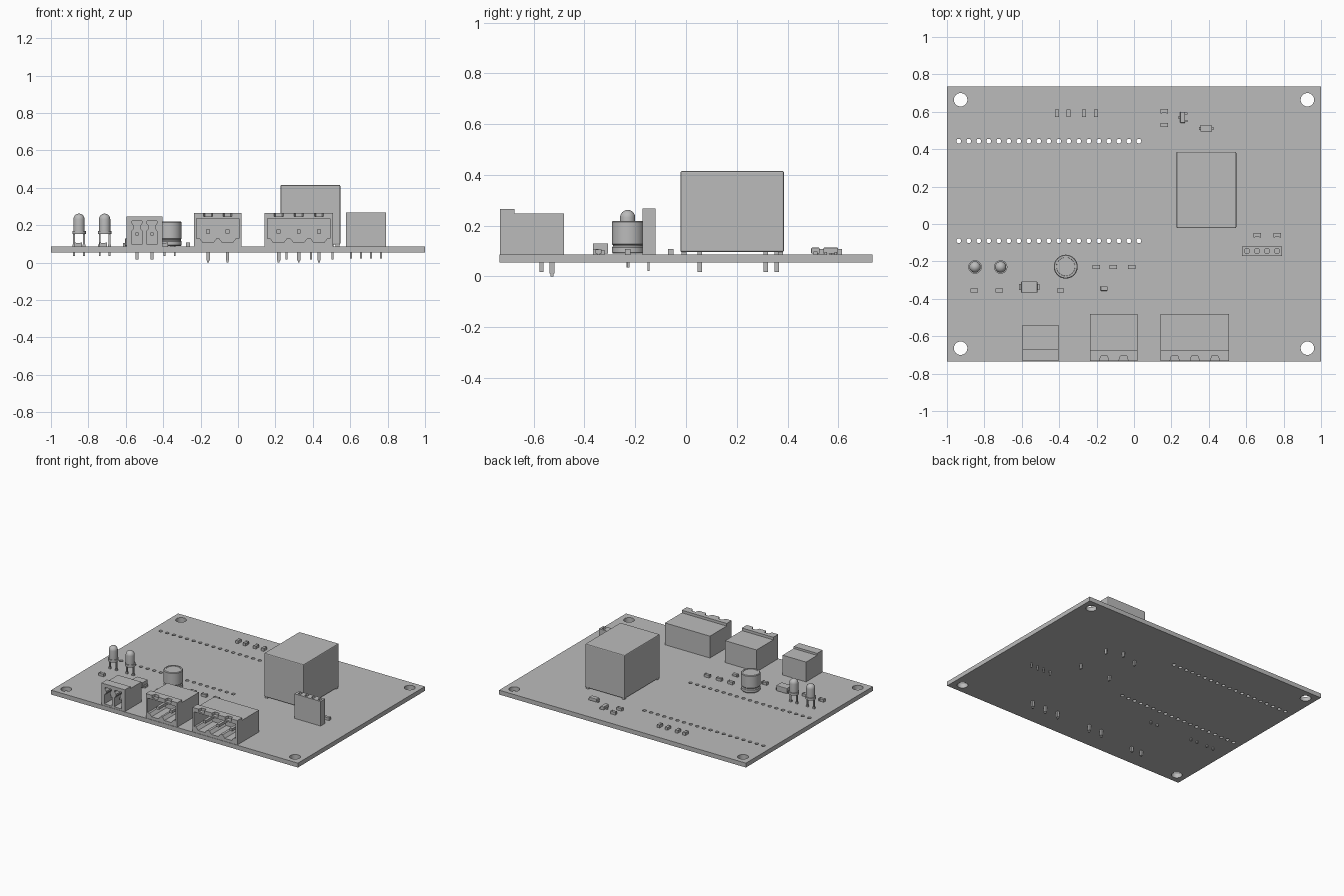
import bpy, bmesh, math
from mathutils import Vector, Matrix

if "Cube" in bpy.data.objects:
    bpy.data.objects.remove(bpy.data.objects["Cube"], do_unlink=True)

grey = bpy.data.materials.new("plain_grey")
grey.use_nodes = True
COLOUR = (0.5, 0.5, 0.5, 1)
grey.diffuse_color = COLOUR
grey.node_tree.nodes["Principled BSDF"].inputs["Base Color"].default_value = COLOUR

BOTTOM, TOP = 0.055, 0.087   # circuit board faces


def add(name, mesh, smooth=False):
    obj = bpy.data.objects.new(name, mesh)
    bpy.context.collection.objects.link(obj)
    mesh.materials.clear()
    mesh.materials.append(grey)
    if smooth:
        bpy.ops.object.select_all(action="DESELECT")
        obj.select_set(True)
        bpy.context.view_layer.objects.active = obj
        bpy.ops.object.shade_smooth_by_angle(angle=math.radians(35))
    return obj


def boxes(name, parts, bevel=0):
    """One object from several (centre x, centre y, width, depth, z0, z1) boxes."""
    bm = bmesh.new()
    for x, y, w, d, z0, z1 in parts:
        m = Matrix.Translation((x, y, (z0 + z1) / 2)) @ Matrix.Diagonal((w, d, z1 - z0, 1))
        bmesh.ops.create_cube(bm, size=1, matrix=m)
    mesh = bpy.data.meshes.new(name)
    bm.to_mesh(mesh)
    bm.free()
    obj = add(name, mesh)
    if bevel:
        mod = obj.modifiers.new("edge", "BEVEL")
        mod.width, mod.segments = bevel, 2
    return obj


def lathe(name, profile, x, y, steps=28):
    """Revolve (radius, z) points about a vertical axis."""
    bm = bmesh.new()
    verts = [bm.verts.new((r, 0, z)) for r, z in profile]
    edges = [bm.edges.new(pair) for pair in zip(verts, verts[1:])]
    bmesh.ops.spin(bm, geom=verts + edges, cent=(0, 0, 0), axis=(0, 0, 1),
                   angle=math.tau, steps=steps)
    bmesh.ops.remove_doubles(bm, verts=bm.verts, dist=1e-4)
    bmesh.ops.recalc_face_normals(bm, faces=bm.faces)
    bmesh.ops.translate(bm, verts=bm.verts, vec=(x, y, 0))
    mesh = bpy.data.meshes.new(name)
    bm.to_mesh(mesh)
    bm.free()
    return add(name, mesh, True)


def extrude(name, loops, start, end, along_y=False, smooth=False):
    """Extrude an outline with holes along z, or along y when it is an x-z outline."""
    curve = bpy.data.curves.new(name, "CURVE")
    curve.dimensions, curve.fill_mode = "2D", "BOTH"
    curve.extrude = (end - start) / 2
    for loop in loops:
        spline = curve.splines.new("POLY")
        spline.points.add(len(loop) - 1)
        for point, (a, b) in zip(spline.points, loop):
            point.co = (a, b, 0, 1)
        spline.use_cyclic_u = True
    temp = bpy.data.objects.new("temp", curve)
    bpy.context.collection.objects.link(temp)
    graph = bpy.context.evaluated_depsgraph_get()
    mesh = bpy.data.meshes.new_from_object(temp.evaluated_get(graph))
    bpy.data.objects.remove(temp, do_unlink=True)
    mid = (start + end) / 2
    if along_y:
        mesh.transform(Matrix.Translation((0, mid, 0)) @ Matrix.Rotation(math.pi / 2, 4, "X"))
    else:
        mesh.transform(Matrix.Translation((0, 0, mid)))
    bm = bmesh.new()
    bm.from_mesh(mesh)
    bmesh.ops.remove_doubles(bm, verts=bm.verts, dist=1e-5)
    bmesh.ops.recalc_face_normals(bm, faces=bm.faces)
    for face in bm.faces:
        face.smooth = False
    bm.to_mesh(mesh)
    bm.free()
    return add(name, mesh, smooth)


def rect(x0, x1, y0, y1):
    return [(x0, y0), (x1, y0), (x1, y1), (x0, y1)]


def circle(x, y, r, n):
    return [(x + r * math.cos(math.tau * i / n), y + r * math.sin(math.tau * i / n))
            for i in range(n)]


# Circuit board with corner holes and two rows of pin holes
holes = [circle(sx * 0.927, sy * 0.664, 0.036, 32) for sx in (-1, 1) for sy in (-1, 1)]
holes += [circle(-0.937 + 0.0535 * i, y, 0.013, 14) for i in range(19) for y in (0.443, -0.09)]
extrude("circuit_board", [rect(-1, 1, -0.735, 0.735)] + holes, BOTTOM, TOP, smooth=True)

# Relay block on small feet, with five pins
boxes("relay_case", [(0.387, 0.182, 0.32, 0.408, 0.096, 0.415)], 0.006)
boxes("relay_feet", [(0.387 + sx * 0.145, 0.182 + sy * 0.19, 0.02, 0.02, TOP, 0.098)
                     for sx in (-1, 1) for sy in (-1, 1)])
relay_pins = [(0.26, 0.055), (0.505, 0.055), (0.26, 0.315), (0.505, 0.315), (0.39, 0.357)]
boxes("relay_pins", [(x, y, 0.011, 0.018, 0.018, 0.1) for x, y in relay_pins])


# Large pluggable terminals: open shell, back block, notched lip and pins
def large_terminal(name, x0, x1, pins):
    floor = [(x0 + 0.014, 0.13)]
    for p in pins:
        floor += [(p - 0.045, 0.13), (p - 0.028, 0.108), (p + 0.028, 0.108), (p + 0.045, 0.13)]
    floor += [(x1 - 0.014, 0.13), (x1 - 0.014, 0.236), (x0 + 0.014, 0.236)]
    extrude(name + "_shell", [rect(x0, x1, TOP, 0.247), floor], -0.732, -0.56, along_y=True)
    boxes(name + "_back", [((x0 + x1) / 2, -0.521, x1 - x0, 0.08, TOP, 0.247)])
    lip = [(x0, -0.675), (x0, -0.732)]
    for p in pins:
        lip += [(p - 0.025, -0.732), (p - 0.017, -0.706), (p + 0.017, -0.706), (p + 0.025, -0.732)]
    lip += [(x1, -0.732), (x1, -0.675)]
    extrude(name + "_lip", [lip], 0.246, 0.266)
    boxes(name + "_pins", [(p, -0.63, 0.02, 0.14, 0.157, 0.177) for p in pins]
          + [(p, -0.528, 0.018, 0.018, 0.012, 0.1) for p in pins]
          + [(p, -0.528, 0.01, 0.01, 0, 0.012) for p in pins])


large_terminal("two_way_terminal", -0.235, 0.02, [-0.16, -0.056])
large_terminal("three_way_terminal", 0.143, 0.507, [0.217, 0.325, 0.433])

# Small two-way terminal with keyhole sockets
small_pins = [-0.54, -0.46]
half = [(0.03, 0.1), (0.03, 0.165), (0.015, 0.183), (0.015, 0.195), (0.027, 0.21), (0.027, 0.222)]
sockets = [[(p + a, z) for a, z in half] + [(p - a, z) for a, z in reversed(half)]
           for p in small_pins]
extrude("small_terminal_shell", [rect(-0.595, -0.405, TOP, 0.232)] + sockets,
        -0.732, -0.6, along_y=True)
boxes("small_terminal_back", [(-0.5, -0.57, 0.19, 0.06, TOP, 0.232)])
boxes("small_terminal_lip", [(-0.5, -0.7, 0.19, 0.064, 0.231, 0.247)])
boxes("small_terminal_pins", [(p, -0.645, 0.018, 0.11, 0.144, 0.162) for p in small_pins]
      + [(p, -0.57, 0.016, 0.016, 0.018, 0.1) for p in small_pins])

# Four-way socket header
header_pins = [0.605 + 0.0535 * i for i in range(4)]
extrude("socket_header", [rect(0.578, 0.79, -0.171, -0.12)]
        + [rect(p - 0.011, p + 0.011, -0.156, -0.134) for p in header_pins], 0.15, 0.267)
boxes("socket_header_base", [(0.684, -0.1455, 0.212, 0.051, TOP, 0.15)])
boxes("socket_header_pins", [(p, -0.147, 0.011, 0.008, 0.022, 0.1) for p in header_pins])

# Upright lamps on wire legs
dome = [(0.03 * math.cos(a), 0.232 + 0.03 * math.sin(a))
        for a in (math.pi / 2 * i / 6 for i in range(6))]
for i, x in enumerate((-0.85, -0.713)):
    lathe(f"lamp_{i + 1}", [(0, 0.153), (0.036, 0.153), (0.036, 0.17), (0.03, 0.17)]
          + dome + [(0, 0.262)], x, -0.23)
    boxes(f"lamp_legs_{i + 1}", [(x + s * 0.026, -0.23, 0.01, 0.01, 0.035, 0.155) for s in (-1, 1)]
          + [(x + s * 0.026, -0.23, 0.017, 0.014, TOP, 0.096) for s in (-1, 1)])

# Round capacitor with a crimp groove
lathe("round_capacitor", [(0, 0.09), (0.06, 0.09), (0.064, 0.095), (0.064, 0.114), (0.059, 0.119),
                          (0.059, 0.123), (0.064, 0.128), (0.064, 0.214), (0.06, 0.219),
                          (0.05, 0.219), (0.049, 0.216), (0, 0.216)], -0.365, -0.228, 40)
boxes("capacitor_legs", [(-0.365 + s * 0.027, -0.228, 0.01, 0.01, 0.035, 0.092) for s in (-1, 1)])


# Surface chips: a body between two slightly taller end caps
def chip(name, x, y, length, width, height=0.021, upright=False):
    parts = [(0, 0, length * 0.6, width * 0.96, TOP, TOP + height - 0.002)]
    parts += [(s * length * 0.4, 0, length * 0.2, width, TOP, TOP + height) for s in (-1, 1)]
    boxes(name, [(x + b, y + a, d, w, z0, z1) if upright else (x + a, y + b, w, d, z0, z1)
                 for a, b, w, d, z0, z1 in parts])


for i, x in enumerate((-0.412, -0.35, -0.267, -0.203)):
    chip(f"back_chip_{i + 1}", x, 0.592, 0.038, 0.022, upright=True)
flat_chips = [(0.163, 0.603), (0.163, 0.53), (0.66, -0.06), (0.767, -0.06), (-0.203, -0.23),
              (-0.11, -0.23), (-0.013, -0.23), (-0.855, -0.355), (-0.72, -0.355), (-0.393, -0.355)]
for i, (x, y) in enumerate(flat_chips):
    chip(f"flat_chip_{i + 1}", x, y, 0.04, 0.022)


# Diodes with flat end tabs
def diode(name, x, y, length, width, height):
    boxes(name + "_body", [(x, y, length * 0.8, width, TOP + 0.003, TOP + height)], 0.003)
    boxes(name + "_tabs", [(x, y, length, width * 0.5, TOP, TOP + height * 0.4)])


diode("back_diode", 0.387, 0.51, 0.078, 0.033, 0.026)
diode("small_diode", -0.16, -0.345, 0.045, 0.024, 0.02)
diode("power_diode", -0.56, -0.337, 0.108, 0.06, 0.043)

# Three-legged transistor
boxes("transistor_body", [(0.26, 0.57, 0.026, 0.058, TOP + 0.003, 0.113)], 0.002)
boxes("transistor_legs", [(0.26 + sx * 0.017, 0.57 + dy, 0.016, 0.01, TOP, 0.097)
                          for sx, dy in ((-1, 0), (1, 0.02), (1, -0.02))])
